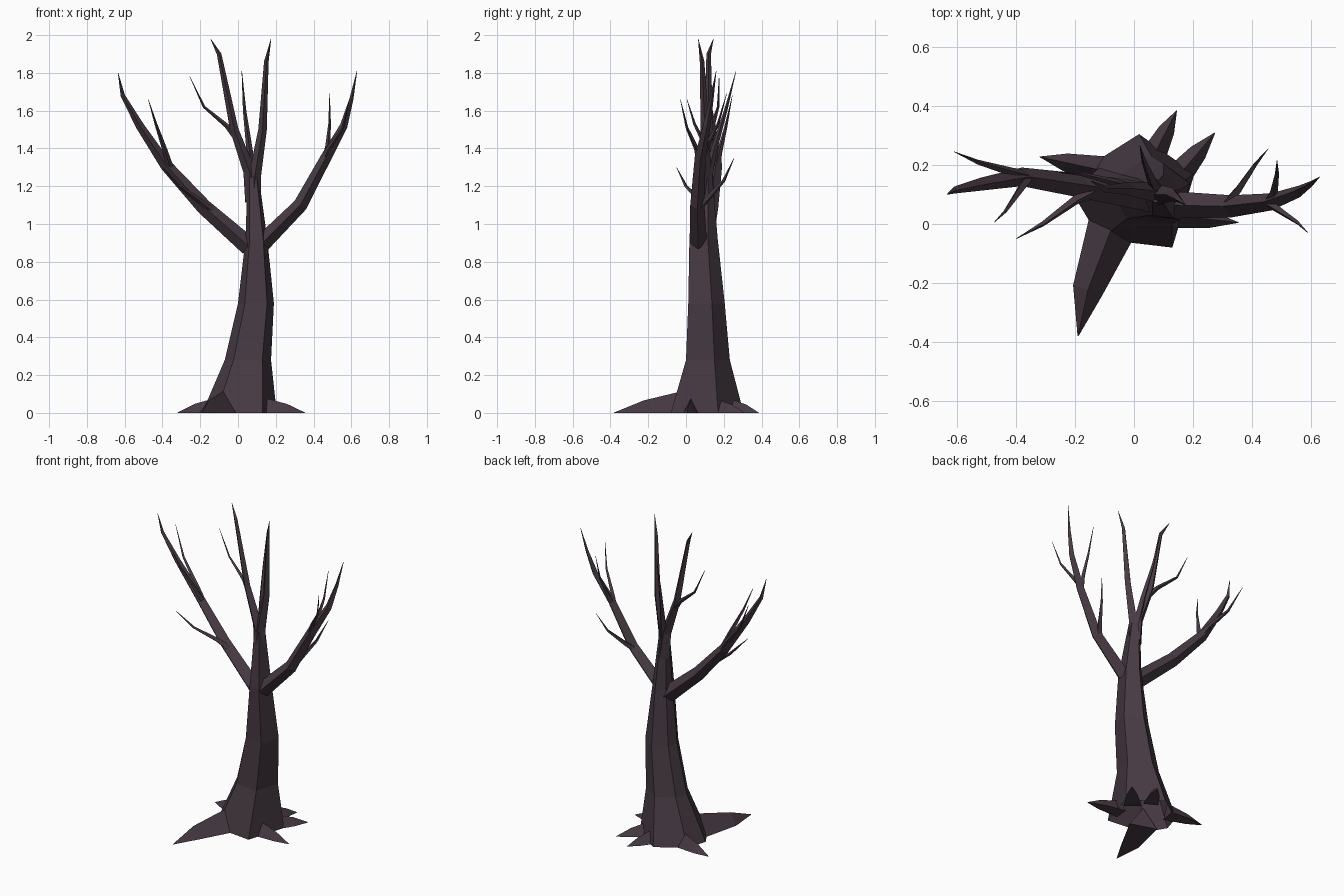
import bpy
from math import cos, sin, pi
from mathutils import Vector

cube = bpy.data.objects.get("Cube")
if cube:
    bpy.data.objects.remove(cube, do_unlink=True)

bark = bpy.data.materials.new("dark_bark")
bark.use_nodes = True
bark.diffuse_color = (0.062, 0.042, 0.056, 1)
bsdf = bark.node_tree.nodes["Principled BSDF"]
bsdf.inputs["Base Color"].default_value = bark.diffuse_color
bsdf.inputs["Roughness"].default_value = 1.0


def skin(name, rings, cap_start=True):
    """Join equal rings of points with flat quads; the last ring is capped."""
    n = len(rings[0])
    verts = [p for ring in rings for p in ring]
    faces = []
    for r in range(len(rings) - 1):
        for i in range(n):
            a, b = r * n + i, r * n + (i + 1) % n
            faces.append((a, b, b + n, a + n))
    faces.append(tuple(range(len(verts) - n, len(verts))))
    if cap_start:
        faces.append(tuple(reversed(range(n))))
    mesh = bpy.data.meshes.new(name)
    mesh.from_pydata(verts, [], faces)
    mesh.materials.append(bark)
    obj = bpy.data.objects.new(name, mesh)
    bpy.context.collection.objects.link(obj)
    return obj


def branch(name, radius, path, sides=4):
    """Tapering faceted limb along a path, ending in a fine point."""
    pts = [Vector(p) for p in path]
    last = len(pts) - 1
    rings = []
    for i, p in enumerate(pts):
        along = (pts[min(i + 1, last)] - pts[max(i - 1, 0)]).normalized()
        u = along.cross(Vector((0, 1, 0))).normalized()
        v = along.cross(u)
        r = max(radius * (1 - i / last) ** 0.9, 0.001)
        rings.append([p + r * (cos(t) * u + sin(t) * v)
                      for t in (2 * pi * k / sides for k in range(sides))])
    return skin(name, rings)


def root(name, start, tip, width, height, bend=0.0):
    """Wedge-shaped root with a ridge, running along the ground to a point."""
    a, b = Vector((*start, 0)), Vector((*tip, 0))
    side = Vector((a.y - b.y, b.x - a.x, 0)).normalized()
    up = Vector((0, 0, 1))
    rings = []
    for t, w, h in ((0, 1, 1), (0.6, 0.62, 0.55), (1, 0.02, 0.02)):
        c = a.lerp(b, t) + side * bend * (t == 0.6)
        rings.append([c - side * w * width, c + side * w * width, c + up * h * height])
    return skin(name, rings)


# Trunk: one six-sided outline fitted to (z, x range, y range) at each level
outline = [(-0.62, -0.85), (0.62, -1), (1, 0.3), (0.05, 1), (-0.8, 0.45), (-1, -0.2)]
levels = [(0.0, -0.19, 0.205, -0.08, 0.305),
          (0.28, -0.07, 0.175, 0.0, 0.232),
          (0.58, 0.0, 0.19, 0.012, 0.205),
          (0.92, 0.04, 0.155, 0.018, 0.168),
          (1.25, 0.05, 0.11, 0.07, 0.14)]
skin("trunk", [[((x0 + x1 + px * (x1 - x0)) / 2, (y0 + y1 + py * (y1 - y0)) / 2, z)
                for px, py in outline] for z, x0, x1, y0, y1 in levels], cap_start=False)

# Crown leaders
branch("crown_leader_right", 0.042, [(0.08, 0.1, 1.12), (0.09, 0.1, 1.26), (0.13, 0.1, 1.5),
                                     (0.15, 0.085, 1.86), (0.175, 0.065, 1.98)])
branch("crown_leader_left", 0.042, [(0.08, 0.11, 1.12), (0.06, 0.11, 1.28), (-0.02, 0.12, 1.5),
                                    (-0.1, 0.12, 1.9), (-0.145, 0.145, 1.98)])
branch("crown_leader_back", 0.024, [(0.08, 0.11, 1.22), (0.06, 0.15, 1.4),
                                    (0.035, 0.21, 1.6), (0.02, 0.265, 1.81)])
branch("crown_twig", 0.018, [(-0.01, 0.12, 1.46), (-0.06, 0.14, 1.52),
                             (-0.18, 0.17, 1.62), (-0.255, 0.175, 1.78)])

# Limb on the -x side and its twigs
branch("right_limb", 0.05, [(0.06, 0.09, 0.88), (-0.18, 0.13, 1.09), (-0.38, 0.16, 1.31),
                            (-0.52, 0.135, 1.52), (-0.61, 0.115, 1.68), (-0.635, 0.1, 1.8)])
branch("right_twig_low", 0.023, [(-0.13, 0.12, 1.06), (-0.2, 0.08, 1.12),
                                 (-0.31, 0.0, 1.2), (-0.4, -0.05, 1.3)])
branch("right_twig_front", 0.019, [(-0.36, 0.155, 1.3), (-0.39, 0.11, 1.4),
                                   (-0.435, 0.045, 1.53), (-0.475, 0.005, 1.66)])
branch("right_twig_back", 0.022, [(-0.35, 0.16, 1.28), (-0.41, 0.175, 1.37),
                                  (-0.53, 0.21, 1.51), (-0.61, 0.245, 1.68)])

# Limb on the +x side and its twigs
branch("left_limb", 0.046, [(0.13, 0.065, 0.9), (0.33, 0.06, 1.1), (0.465, 0.075, 1.35),
                            (0.56, 0.11, 1.52), (0.6, 0.135, 1.66), (0.63, 0.16, 1.81)])
branch("left_twig_low", 0.023, [(0.31, 0.06, 1.08), (0.35, 0.11, 1.13),
                                (0.41, 0.2, 1.23), (0.455, 0.255, 1.35)])
branch("left_twig_back", 0.019, [(0.46, 0.075, 1.33), (0.475, 0.11, 1.41),
                                 (0.485, 0.17, 1.53), (0.485, 0.215, 1.69)])
branch("left_twig_front", 0.019, [(0.45, 0.075, 1.33), (0.48, 0.055, 1.4),
                                  (0.555, 0.005, 1.51), (0.59, -0.03, 1.66)])

# Roots
root("front_root", (-0.07, 0.0), (-0.19, -0.38), 0.085, 0.12, bend=-0.015)
root("left_root", (0.12, 0.03), (0.355, 0.005), 0.045, 0.085)
root("right_root", (-0.1, 0.18), (-0.32, 0.228), 0.05, 0.085)
root("back_root", (0.06, 0.22), (0.145, 0.385), 0.045, 0.08)
root("back_left_root", (0.13, 0.14), (0.275, 0.31), 0.05, 0.08)
